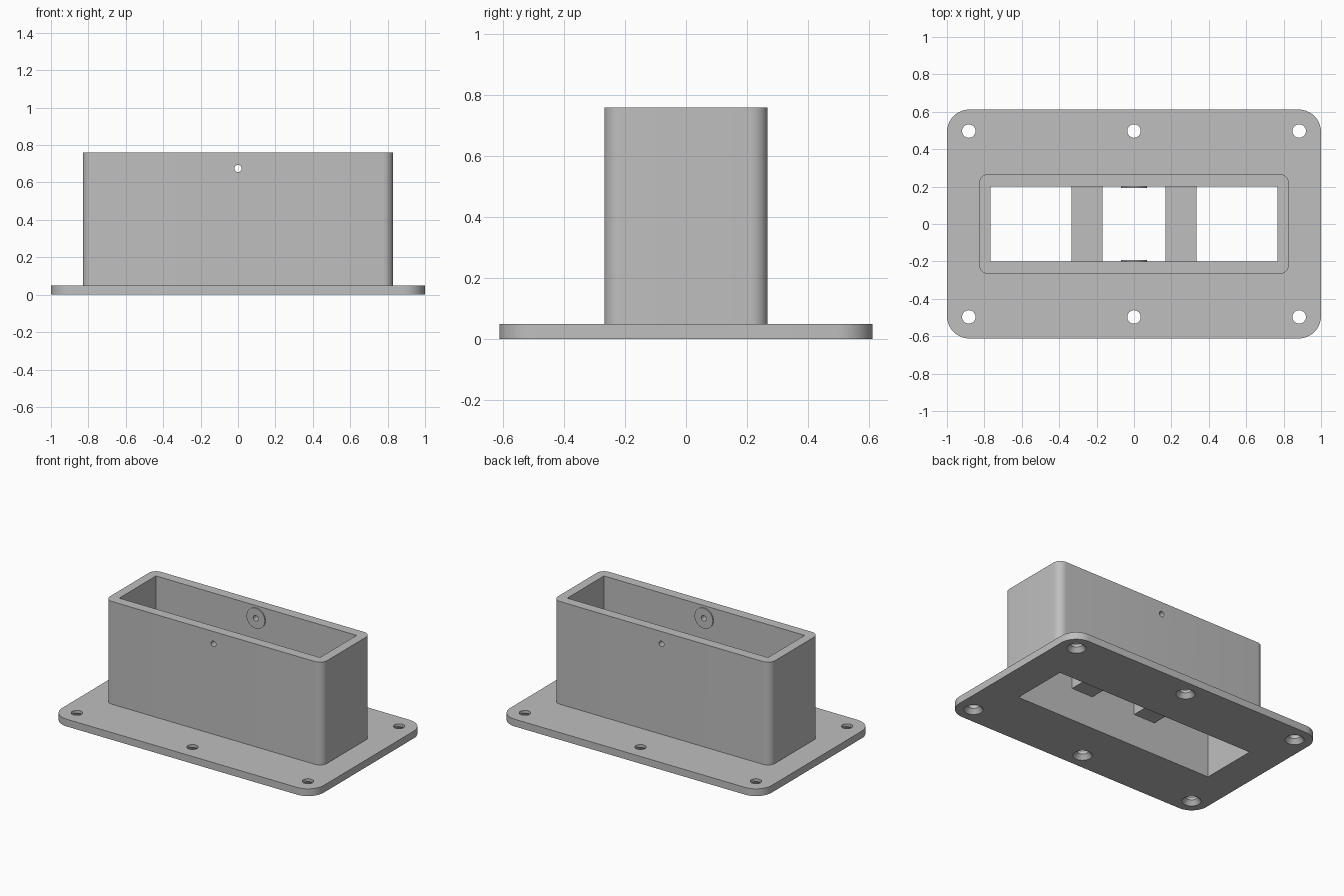
import bpy, bmesh, math
from mathutils import Matrix

cube = bpy.data.objects.get("Cube")
if cube:
    bpy.data.objects.remove(cube, do_unlink=True)

grey = bpy.data.materials.new("plain_grey")
grey.use_nodes = True
grey.diffuse_color = (0.52, 0.52, 0.52, 1)
grey.node_tree.nodes["Principled BSDF"].inputs["Base Color"].default_value = (0.52, 0.52, 0.52, 1)


def finish(name, bm):
    bmesh.ops.recalc_face_normals(bm, faces=bm.faces)
    mesh = bpy.data.meshes.new(name)
    bm.to_mesh(mesh)
    bm.free()
    mesh.materials.append(grey)
    obj = bpy.data.objects.new(name, mesh)
    bpy.context.collection.objects.link(obj)
    return obj


def block(name, half_x, half_y, z0, z1, radius=0.0, x=0.0):
    """Upright box, with rounded vertical corners if a radius is given."""
    bm = bmesh.new()
    bmesh.ops.create_cube(bm, size=1)
    bmesh.ops.scale(bm, vec=(2 * half_x, 2 * half_y, z1 - z0), verts=bm.verts)
    bmesh.ops.translate(bm, vec=(x, 0, (z0 + z1) / 2), verts=bm.verts)
    if radius:
        upright = [e for e in bm.edges
                   if abs(e.verts[0].co.z - e.verts[1].co.z) > 1e-4]
        bmesh.ops.bevel(bm, geom=upright, offset=radius, segments=10,
                        profile=0.5, affect='EDGES')
    return finish(name, bm)


def add_cone(bm, r_low, r_high, depth, matrix):
    bmesh.ops.create_cone(bm, cap_ends=True, segments=32, radius1=r_low,
                          radius2=r_high, depth=depth, matrix=matrix)


def boolean(target, other, operation, keep=False):
    mod = target.modifiers.new("cut", 'BOOLEAN')
    mod.operation = operation
    mod.solver = 'EXACT'
    mod.object = other
    bpy.context.view_layer.objects.active = target
    bpy.ops.object.modifier_apply(modifier=mod.name)
    if not keep:
        bpy.data.objects.remove(other, do_unlink=True)


def smooth(obj):
    bpy.ops.object.select_all(action='DESELECT')
    obj.select_set(True)
    bpy.context.view_layer.objects.active = obj
    bpy.ops.object.shade_smooth_by_angle(angle=math.radians(30))


# Flange and sleeve joined, then hollowed out
HEIGHT, FLANGE, INNER_Y = 0.76, 0.05, 0.2
body = block("flanged_sleeve", 1.0, 0.612, 0, FLANGE, 0.12)
boolean(body, block("sleeve", 0.83, 0.268, 0.02, HEIGHT, 0.055), 'UNION')
boolean(body, block("opening", 0.767, INNER_Y, -0.1, 1.0), 'DIFFERENCE')

# Screw holes, countersunk from below
sink = 0.03
for x in (-0.883, 0, 0.883):
    for y in (-0.497, 0.497):
        bm = bmesh.new()
        add_cone(bm, 0.036, 0.036, 0.3, Matrix.Translation((x, y, 0)))
        boolean(body, finish("screw_hole", bm), 'DIFFERENCE')
        bm = bmesh.new()
        add_cone(bm, 0.084, 0.036, 2 * sink, Matrix.Translation((x, y, 0)))
        boolean(body, finish("countersink", bm), 'DIFFERENCE')

# Pin hole through both long walls, and thin round pads inside
turn = Matrix.Rotation(math.pi / 2, 4, 'X')
bm = bmesh.new()
add_cone(bm, 0.019, 0.019, 1.0, Matrix.Translation((0, 0, 0.675)) @ turn)
pin = finish("pin_cutter", bm)
pin.hide_render = True
boolean(body, pin, 'DIFFERENCE', keep=True)
smooth(body)

for name, side in (("front_pad", -1), ("back_pad", 1)):
    bm = bmesh.new()
    add_cone(bm, 0.07, 0.07, 0.01,
             Matrix.Translation((0, side * (INNER_Y - 0.002), 0.675)) @ turn)
    pad = finish(name, bm)
    boolean(pad, pin, 'DIFFERENCE', keep=True)
    smooth(pad)
bpy.data.objects.remove(pin, do_unlink=True)

# Two cross bars spanning the inside
for name, side in (("right_cross_bar", -1), ("left_cross_bar", 1)):
    block(name, 0.0825, INNER_Y + 0.01, 0.225, 0.39, x=side * 0.2515)
